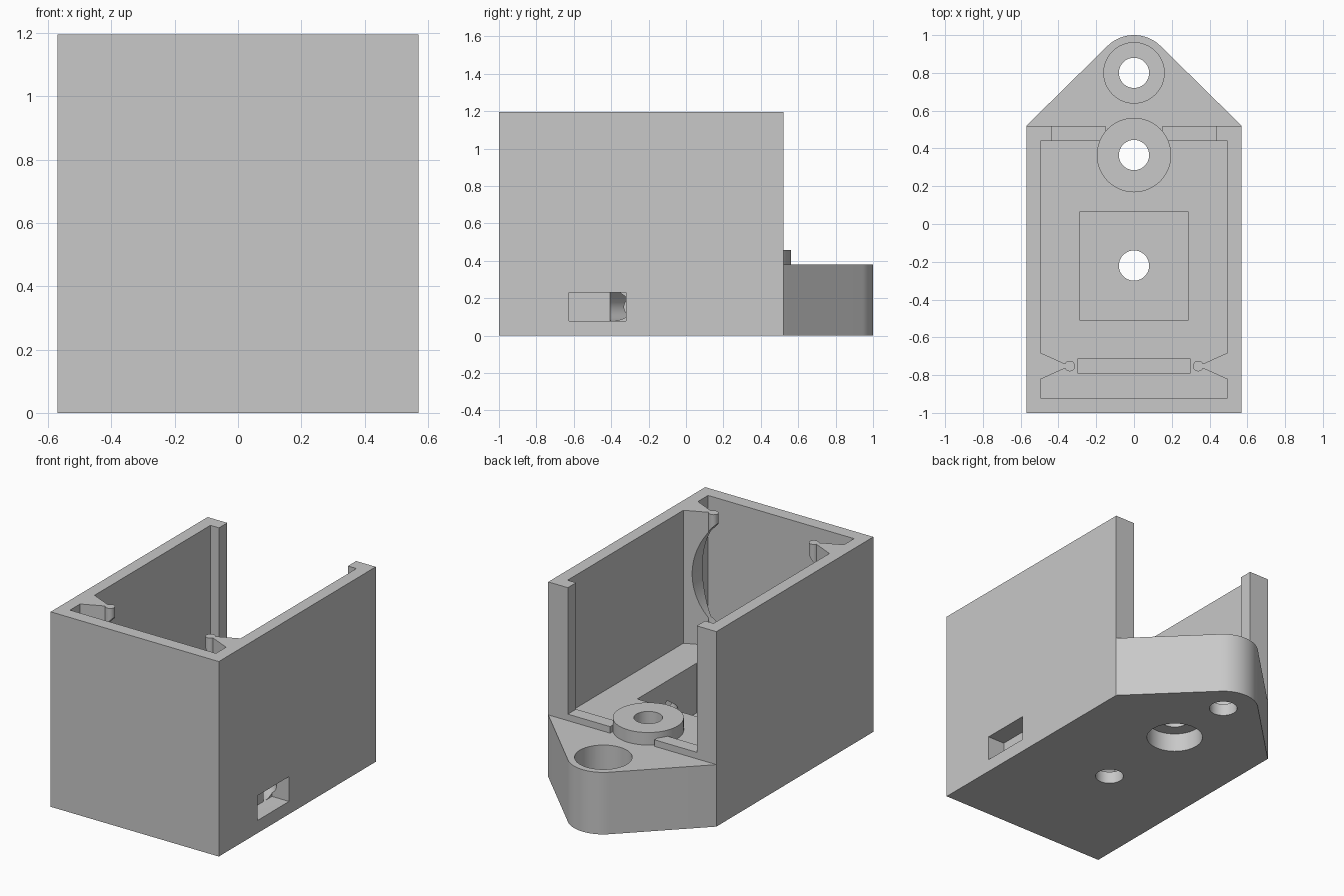
import bpy, bmesh, math
from mathutils import Matrix, Vector

cube = bpy.data.objects.get("Cube")
if cube:
    bpy.data.objects.remove(cube, do_unlink=True)

grey = bpy.data.materials.new("light grey plastic")
grey.use_nodes = True
colour = (0.58, 0.58, 0.58, 1)
grey.diffuse_color = colour
grey.node_tree.nodes["Principled BSDF"].inputs["Base Color"].default_value = colour


def prism(name, points, z0, z1, matrix=None):
    """Extrude a flat outline from z0 to z1, then place it."""
    bm = bmesh.new()
    face = bm.faces.new([bm.verts.new((x, y, z0)) for x, y in points])
    top = bmesh.ops.extrude_face_region(bm, geom=[face])["geom"]
    verts = [v for v in top if isinstance(v, bmesh.types.BMVert)]
    bmesh.ops.translate(bm, verts=verts, vec=(0, 0, z1 - z0))
    if matrix:
        bm.transform(matrix)
    bmesh.ops.recalc_face_normals(bm, faces=bm.faces)
    mesh = bpy.data.meshes.new(name)
    bm.to_mesh(mesh)
    bm.free()
    mesh.materials.append(grey)
    ob = bpy.data.objects.new(name, mesh)
    bpy.context.collection.objects.link(ob)
    return ob


def box(name, x0, x1, y0, y1, z0, z1):
    return prism(name, [(x0, y0), (x1, y0), (x1, y1), (x0, y1)], z0, z1)


def arc(cx, cy, r, a0, a1, n):
    angles = [math.radians(a0 + (a1 - a0) * i / n) for i in range(n + 1)]
    return [(cx + r * math.cos(a), cy + r * math.sin(a)) for a in angles]


def disc(name, y, r, z0, z1):
    return prism(name, arc(0, y, r, 0, 360, 64)[:-1], z0, z1)


def combine(target, tool, operation="DIFFERENCE"):
    """Apply a boolean and discard the tool."""
    tool.hide_render = True
    mod = target.modifiers.new("cut", "BOOLEAN")
    mod.object, mod.operation, mod.solver = tool, operation, "EXACT"
    bpy.context.view_layer.objects.active = target
    bpy.ops.object.modifier_apply(modifier=mod.name)
    bpy.data.objects.remove(tool, do_unlink=True)


def tunnel(start, end, z):
    """Teardrop bore running between two plan points."""
    r = 0.075
    outline = arc(0, 0, r, 135, 405, 40) + [(0, r * math.sqrt(2))]
    a, b = Vector((*start, z)), Vector((*end, z))
    d = (b - a).normalized()
    up = Vector((0, 0, 1))
    rot = Matrix((up.cross(d), up, d)).transposed().to_4x4()
    return prism("tunnel", outline, 0, (b - a).length, Matrix.Translation(a) @ rot)


W, FLOOR, TOP = 0.57, 0.38, 1.195

# Outer block with the rounded mounting tab
housing = box("housing", -W, W, -1, 0.52, 0, TOP)
tab = [(-0.5, 0.4), (0.5, 0.4), (W, 0.52)] + arc(0, 0.8, 0.2, 45, 135, 24) + [(-W, 0.52)]
combine(housing, prism("tab", tab, 0, FLOOR), "UNION")

# Main cavity, rear opening above a low lip, and the gap in the lip
combine(housing, box("cavity", -0.495, 0.495, -0.92, 0.44, FLOOR, 1.4))
combine(housing, box("opening", -0.437, 0.437, 0.40, 0.7, 0.42, 1.4))
combine(housing, box("lip_gap", -0.15, 0.15, 0.40, 0.7, FLOOR, 1.4))

# Raised screw boss, floor pocket and board groove
combine(housing, disc("boss", 0.365, 0.197, 0.3, 0.457), "UNION")
combine(housing, box("pocket", -0.285, 0.285, -0.51, 0.065, 0.075, 0.6))
combine(housing, box("groove", -0.30, 0.30, -0.79, -0.715, 0.30, 0.6))

# Screw holes and counterbores
for y in (-0.22, 0.365, 0.8):
    combine(housing, disc("hole", y, 0.08, -0.2, 0.8))
combine(housing, disc("tab_bore", 0.8, 0.16, 0.075, 0.6))
combine(housing, disc("under_bore", 0.365, 0.16, -0.2, 0.115))

# Cable path: front bore, side window, bore back into the pocket
combine(housing, tunnel((-0.15, -1.15), (0.46, -0.54), 0.153))
combine(housing, tunnel((0.46, -0.40), (0.20, -0.14), 0.153))
combine(housing, box("side_window", 0.455, 0.7, -0.625, -0.32, 0.078, 0.23))

# Bead-tipped guide fins, with a large round clearance through them
parts = [housing]
for side, s in (("left", 1), ("right", -1)):
    bead = arc(0.34, -0.752, 0.028, 25, 335, 24)
    outline = [(0.51, -0.675)] + bead + [(0.51, -0.829)]
    fin = prism(side + "_guide_fin", [(s * x, y) for x, y in outline], FLOOR - 0.01, TOP)
    place = Matrix.Translation((0, -0.5, 0.81)) @ Matrix.Rotation(math.pi / 2, 4, "X")
    combine(fin, prism("clearance", arc(0, 0, 0.45, 0, 360, 96)[:-1], 0, 0.48, place))
    parts.append(fin)

for ob in parts:
    bpy.ops.object.select_all(action="DESELECT")
    ob.select_set(True)
    bpy.context.view_layer.objects.active = ob
    bpy.ops.object.shade_smooth_by_angle(angle=math.radians(30))
